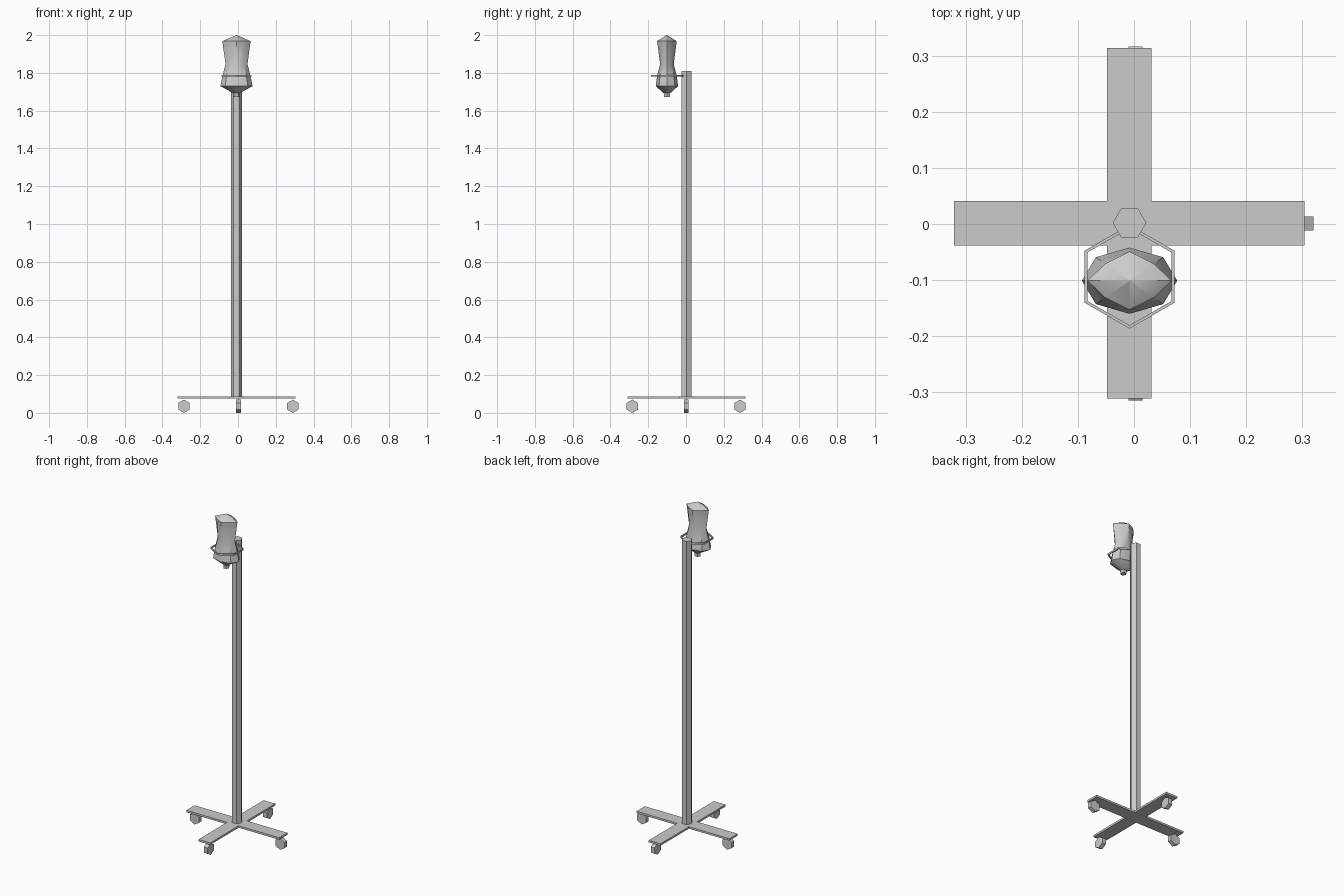
import bpy, bmesh, math
from mathutils import Matrix

if "Cube" in bpy.data.objects:
    bpy.data.objects.remove(bpy.data.objects["Cube"])

CX = -0.008  # axis of the stand


def make(name, verts, faces, smooth=False):
    me = bpy.data.meshes.new(name)
    me.from_pydata(verts, [], faces)
    bm = bmesh.new()
    bm.from_mesh(me)
    bmesh.ops.recalc_face_normals(bm, faces=bm.faces)
    bm.to_mesh(me)
    bm.free()
    ob = bpy.data.objects.new(name, me)
    bpy.context.collection.objects.link(ob)
    if smooth:
        bpy.ops.object.select_all(action='DESELECT')
        ob.select_set(True)
        bpy.context.view_layer.objects.active = ob
        bpy.ops.object.shade_smooth_by_angle(angle=math.radians(35))
    return ob


def loft(name, rings, smooth=False, closed=False):
    """Skin a list of equal-length rings; cap the ends unless closed."""
    n, m = len(rings[0]), len(rings)
    faces = [(i * n + j, i * n + (j + 1) % n,
              (i + 1) % m * n + (j + 1) % n, (i + 1) % m * n + j)
             for i in range(m if closed else m - 1) for j in range(n)]
    if not closed:
        faces += [tuple(range(n)), tuple(range((m - 1) * n, m * n))]
    return make(name, [v for r in rings for v in r], faces, smooth)


def hexagon(cx, cy, z, r, turn=0.0):
    return [(cx + r * math.cos(turn + k * math.pi / 3),
             cy + r * math.sin(turn + k * math.pi / 3), z) for k in range(6)]


# Cross-shaped base plate
w, l, bx, by = 0.0395, 0.3125, -0.0085, 0.0015
cross = [(l, -w), (l, w), (w, w), (w, l), (-w, l), (-w, w),
         (-l, w), (-l, -w), (-w, -w), (-w, -l), (w, -l), (w, -w)]
loft("base_cross", [[(x + bx, y + by, z) for x, y in cross] for z in (0.075, 0.087)])

# Hexagonal caster wheels under each arm end
for k, (x, y) in enumerate([(0.29, 0.001), (0.003, 0.286), (-0.286, 0.001), (0.003, -0.284)]):
    rings = []
    for s in (-0.0125, 0.0125):
        ring = []
        for j in range(6):
            a = math.pi / 2 + j * math.pi / 3
            u, z = 0.035 * math.cos(a), 0.035 + 0.035 * math.sin(a)
            ring.append((x + u, y + s, z) if k % 2 == 0 else (x + s, y + u, z))
        rings.append(ring)
    loft("caster_wheel", rings)

# Pole
loft("pole", [hexagon(CX, 0.002, z, 0.03) for z in (0.08, 1.81)])

# Hexagonal holding ring
section = [(0.0925, 1.780), (0.0925, 1.790), (0.0865, 1.790), (0.0865, 1.780)]
loft("holder_ring", [hexagon(CX, -0.094, z, r, math.pi / 6) for r, z in section], closed=True)

# Flattened bag: z, half width, half depth, fullness of the diagonals
profile = [(1.693, 0.018, 0.018, 0.707), (1.730, 0.085, 0.059, 0.707),
           (1.785, 0.074, 0.052, 0.707), (1.847, 0.058, 0.036, 0.68),
           (1.968, 0.075, 0.052, 0.58)]
rings = []
for z, rx, ry, d in profile:
    unit = [(1, 0), (d, d), (0, 1), (-d, d), (-1, 0), (-d, -d), (0, -1), (d, -d)]
    rings.append([(CX + rx * a, -0.101 + ry * b, z) for a, b in unit])
rings.append([(CX + 0.001 * a, -0.101 + 0.001 * b, 2.0) for a, b in unit])
loft("bag", rings, smooth=True)

# Outlet spout
loft("spout", [hexagon(CX, -0.101, z, 0.018) for z in (1.672, 1.70)])
